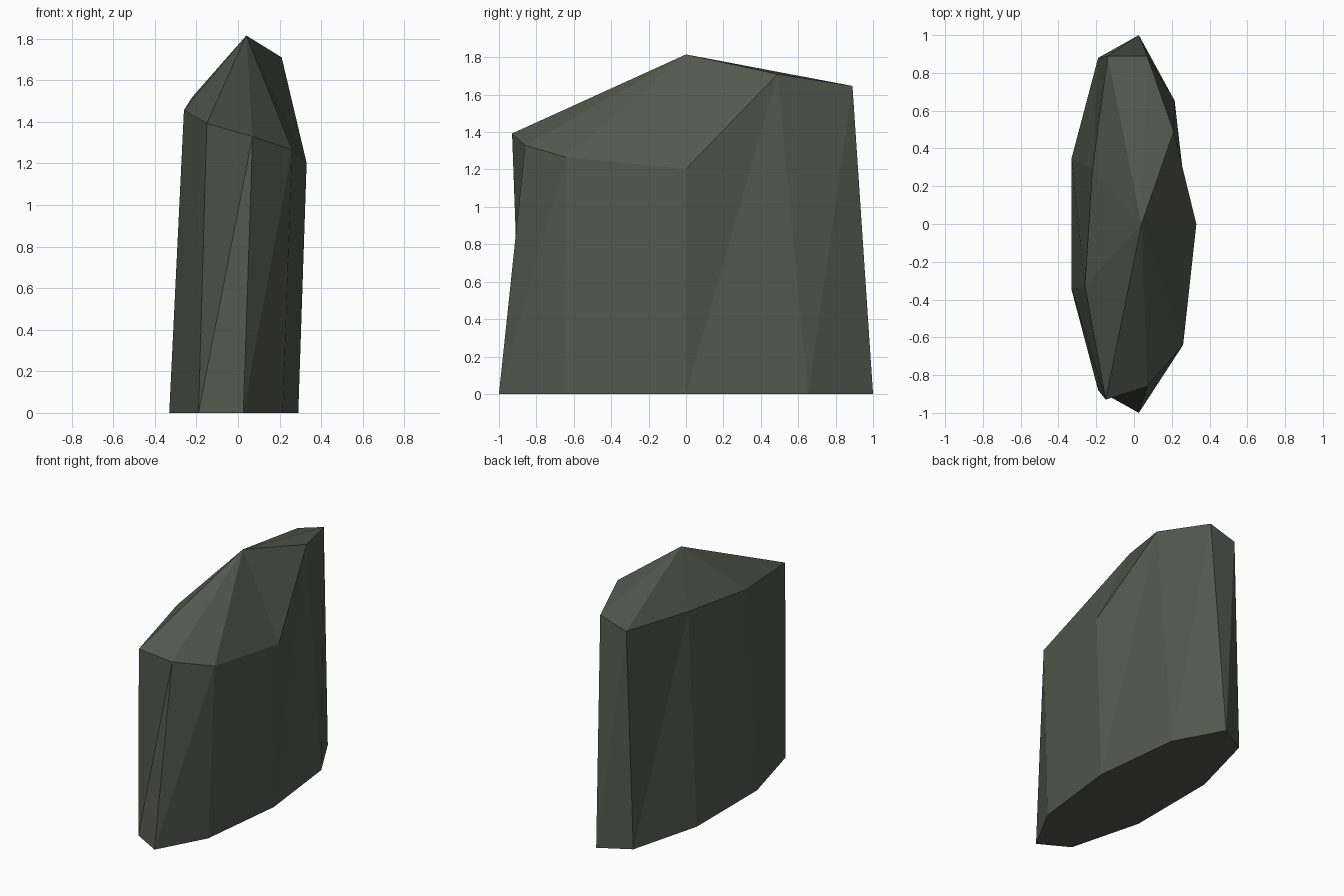
import bpy, bmesh, math

if "Cube" in bpy.data.objects:
    bpy.data.objects.remove(bpy.data.objects["Cube"])

SIDES = 9
stone = bpy.data.materials.new("dark mossy stone")
stone.diffuse_color = (0.089, 0.098, 0.075, 1)
stone.use_nodes = True
stone.node_tree.nodes["Principled BSDF"].inputs["Base Color"].default_value = stone.diffuse_color

bm = bmesh.new()

# base ring: a stretched nine-sided outline
base = []
for i in range(SIDES):
    a = 2 * math.pi * i / SIDES
    base.append(bm.verts.new((-0.03 + 0.32 * math.cos(a), 1.0154 * math.sin(a), 0)))

# uneven shoulder ring, its height falling steadily around the stone
shoulder_xy = [(0.33, 0), (0.21, 0.49), (0.07, 0.89), (-0.14, 0.89), (-0.22, 0.29),
               (-0.26, -0.33), (-0.15, -0.93), (0.07, -0.86), (0.26, -0.64)]
shoulder = []
for i, (x, y) in enumerate(shoulder_xy):
    z = 1.71 - 0.0635 * ((i - 1) % SIDES)
    shoulder.append(bm.verts.new((x, y, z)))

# peak
peak = bm.verts.new((0.04, 0, 1.815))

# underside, split walls and sloping cap facets
bm.faces.new(base[::-1])
for i in range(SIDES):
    j = (i + 1) % SIDES
    bm.faces.new((base[i], base[j], shoulder[j]))
    bm.faces.new((base[i], shoulder[j], shoulder[i]))
    bm.faces.new((shoulder[i], shoulder[j], peak))

bmesh.ops.recalc_face_normals(bm, faces=bm.faces[:])
mesh = bpy.data.meshes.new("standing_rock")
bm.to_mesh(mesh)
bm.free()
mesh.materials.append(stone)
rock = bpy.data.objects.new("standing_rock", mesh)
bpy.context.collection.objects.link(rock)
